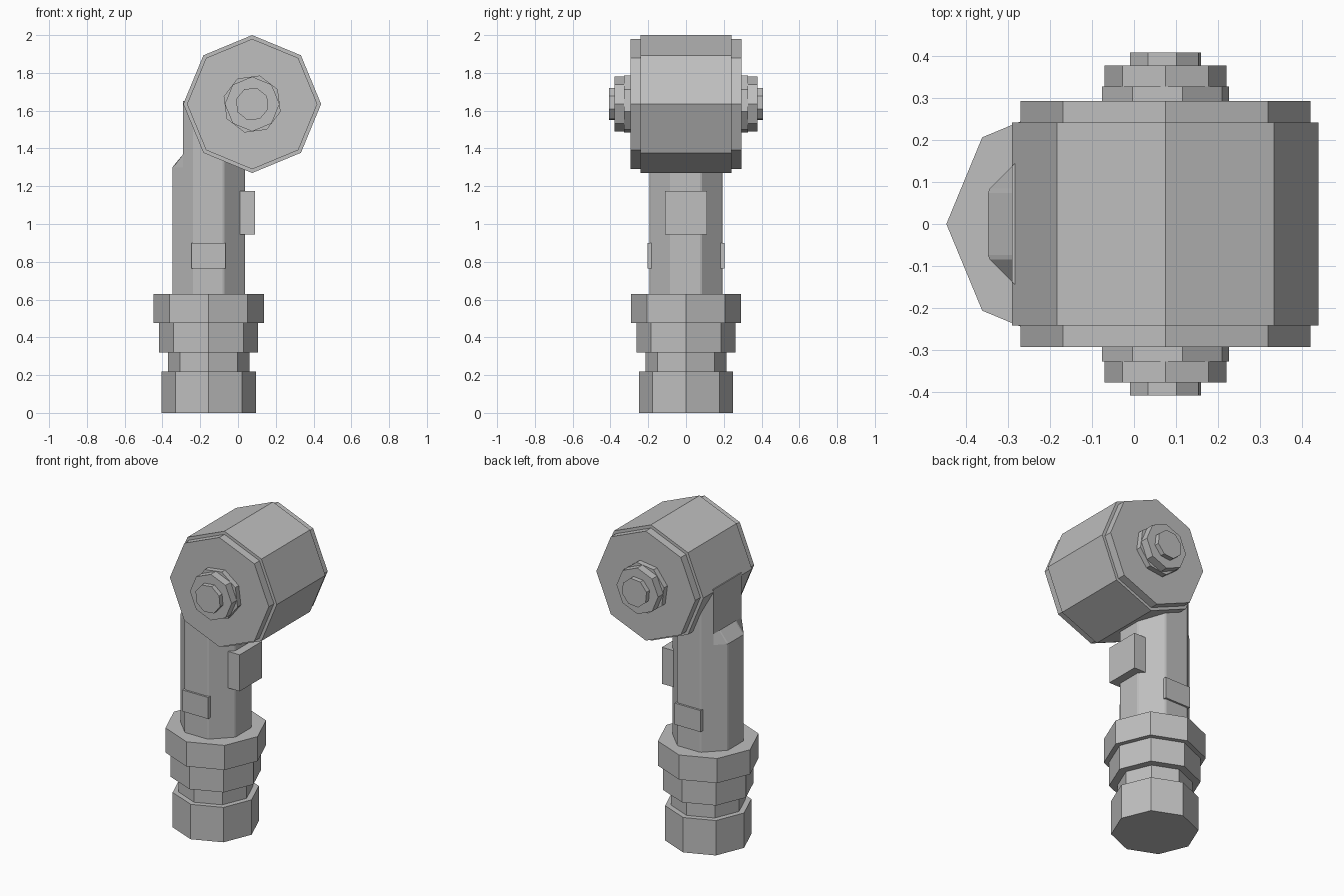
import bpy
import bmesh
from math import sin, cos, pi, radians, tan

cube = bpy.data.objects.get("Cube")
if cube:
    bpy.data.objects.remove(cube, do_unlink=True)

grey = bpy.data.materials.new("plain_grey")
grey.use_nodes = True
colour = (0.52, 0.52, 0.52, 1)
grey.diffuse_color = colour
grey.node_tree.nodes["Principled BSDF"].inputs["Base Color"].default_value = colour

COLUMN_X = -0.155
DRUM_X, DRUM_Z = 0.075, 1.635


def loft(name, rings):
    """Closed solid through matching rings of points."""
    bm = bmesh.new()
    loops = [[bm.verts.new(p) for p in ring] for ring in rings]
    n = len(loops[0])
    for low, high in zip(loops, loops[1:]):
        for i in range(n):
            j = (i + 1) % n
            bm.faces.new((low[i], low[j], high[j], high[i]))
    bm.faces.new(loops[0][::-1])
    bm.faces.new(loops[-1])
    bmesh.ops.recalc_face_normals(bm, faces=bm.faces)
    mesh = bpy.data.meshes.new(name)
    bm.to_mesh(mesh)
    bm.free()
    mesh.materials.append(grey)
    obj = bpy.data.objects.new(name, mesh)
    bpy.context.collection.objects.link(obj)
    return obj


def octagon(radius, turn=0):
    return [(radius * cos(radians(turn) + i * pi / 4),
             radius * sin(radians(turn) + i * pi / 4)) for i in range(8)]


def upright(name, radius, z0, z1):
    ring = octagon(radius)
    loft(name, [[(COLUMN_X + a, b, z) for a, b in ring] for z in (z0, z1)])


def crosswise(name, radius, y0, y1, turn=0):
    ring = octagon(radius, turn)
    loft(name, [[(DRUM_X + a, y, DRUM_Z + b) for a, b in ring] for y in (y0, y1)])


def box(name, x0, x1, y0, y1, z0, z1):
    corners = [(x0, y0), (x1, y0), (x1, y1), (x0, y1)]
    loft(name, [[(x, y, z) for x, y in corners] for z in (z0, z1)])


# Stacked foot collars
upright("foot", 0.25, 0, 0.22)
upright("neck_ring", 0.215, 0.22, 0.32)
upright("lower_collar", 0.262, 0.32, 0.475)
upright("upper_collar", 0.292, 0.475, 0.63)

# Column: octagon with flat sides and narrow chamfered corners
flat = 0.193
corner = flat * tan(pi / 8)
profile = []
for i in range(8):
    turn = i * pi / 4
    for side in (-corner + 0.006, corner - 0.006):
        profile.append((flat * cos(turn) - side * sin(turn),
                        flat * sin(turn) + side * cos(turn)))
    # Extra points on the back diagonals where the relief begins
    if i in (3, 5):
        y = flat * 2 ** 0.5 - 0.135
        profile.insert(len(profile) - 1, (-0.135, y if i == 3 else -y))


def column_ring(z, limit):
    return [(COLUMN_X + max(a, limit), b, z) for a, b in profile]


loft("column", [column_ring(0.6, -1), column_ring(1.3, -1),
                column_ring(1.37, -0.135), column_ring(1.65, -0.135)])

# Blocks fixed to the column
box("control_block", 0.01, 0.09, -0.112, 0.112, 0.945, 1.175)
for side, label in ((-1, "front"), (1, "back")):
    y0, y1 = sorted((side * 0.17, side * 0.205))
    box(label + "_clip", -0.245, -0.065, y0, y1, 0.765, 0.9)

# Drum head with stepped caps and knobs at both ends
crosswise("drum", 0.365, -0.242, 0.242)
for side, label in ((-1, "front"), (1, "back")):
    crosswise(label + "_cap", 0.345, side * 0.242, side * 0.293)
    crosswise(label + "_knob_base", 0.156, side * 0.293, side * 0.327, 30)
    crosswise(label + "_knob", 0.145, side * 0.327, side * 0.378)
    crosswise(label + "_knob_tip", 0.089, side * 0.378, side * 0.408, 28)
